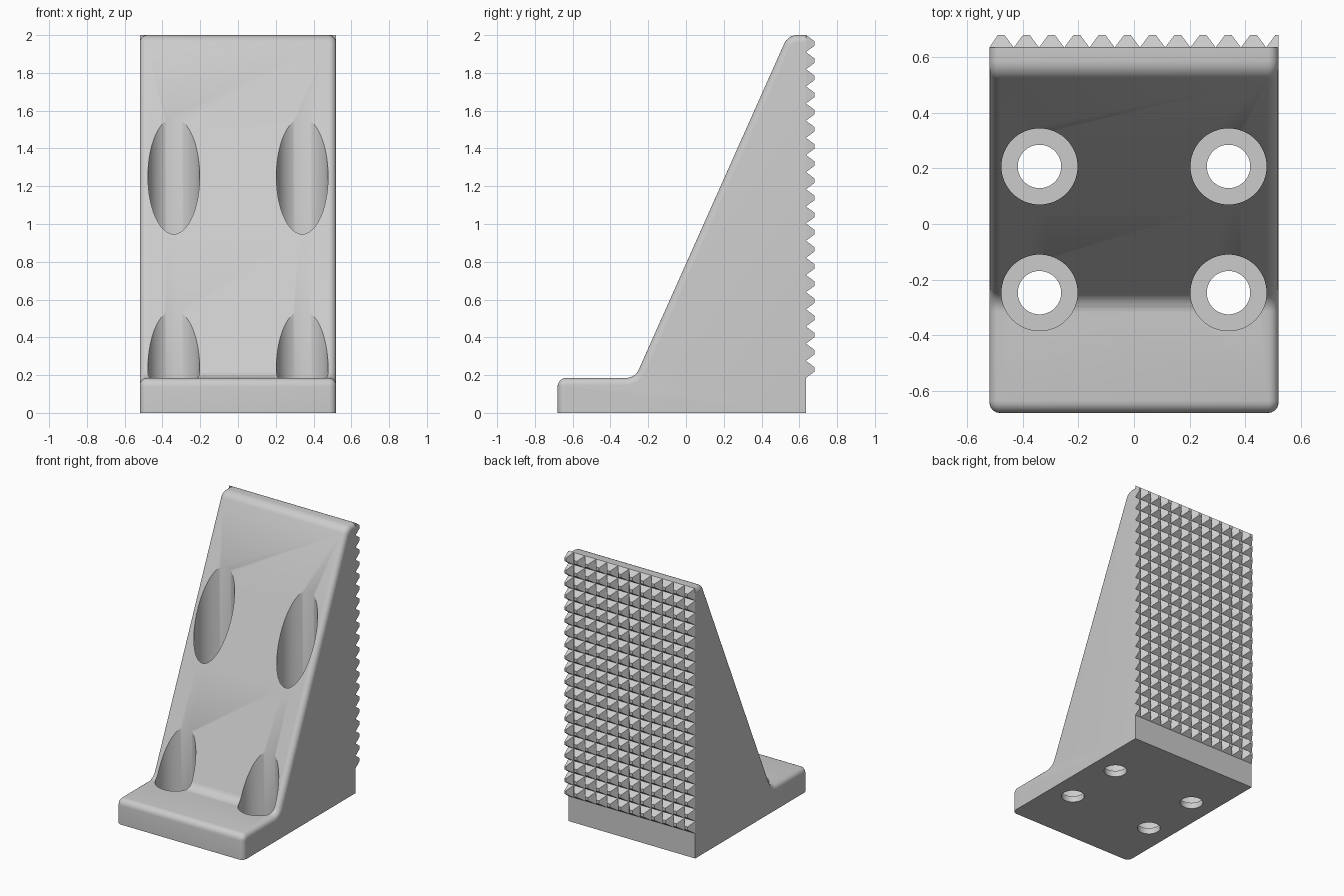
import bpy, bmesh, math
from mathutils import Vector

HALF_W, BACK, TOP, LEDGE = 0.52, 0.635, 2.0, 0.185

if "Cube" in bpy.data.objects:
    bpy.data.objects.remove(bpy.data.objects["Cube"], do_unlink=True)

grey = bpy.data.materials.new("plain grey")
grey.use_nodes = True
grey.diffuse_color = (0.6, 0.6, 0.6, 1)
grey.node_tree.nodes["Principled BSDF"].inputs["Base Color"].default_value = grey.diffuse_color


def finish(name, bm):
    bmesh.ops.recalc_face_normals(bm, faces=bm.faces)
    mesh = bpy.data.meshes.new(name)
    bm.to_mesh(mesh)
    bm.free()
    mesh.materials.append(grey)
    obj = bpy.data.objects.new(name, mesh)
    bpy.context.collection.objects.link(obj)
    return obj


def activate(obj):
    bpy.ops.object.select_all(action="DESELECT")
    obj.select_set(True)
    bpy.context.view_layer.objects.active = obj


def is_plain(edge):
    """Edges on the underside or the back stay sharp."""
    a, b = (v.co for v in edge.verts)
    return (max(a.z, b.z) < 0.001) or (min(a.y, b.y) > BACK - 0.001)


# Wedge body: side profile extruded across the width
bm = bmesh.new()
profile = [(-0.68, 0), (-0.68, LEDGE), (-0.27, LEDGE), (0.54, TOP), (BACK, TOP), (BACK, 0)]
face = bm.faces.new([bm.verts.new((-HALF_W, y, z)) for y, z in profile])
ext = bmesh.ops.extrude_face_region(bm, geom=[face])
moved = [g for g in ext["geom"] if isinstance(g, bmesh.types.BMVert)]
bmesh.ops.translate(bm, verts=moved, vec=(2 * HALF_W, 0, 0))
bmesh.ops.recalc_face_normals(bm, faces=bm.faces)

# Round the crosswise edges, then the two side outlines
across = [e for e in bm.edges
          if abs(e.verts[0].co.x - e.verts[1].co.x) > 1 and not is_plain(e)]
bmesh.ops.bevel(bm, geom=across, offset=0.045, segments=5, profile=0.5, affect="EDGES")
sides = [e for e in bm.edges
         if all(abs(abs(v.co.x) - HALF_W) < 0.001 for v in e.verts)
         and e.verts[0].co.x * e.verts[1].co.x > 0 and not is_plain(e)]
bmesh.ops.bevel(bm, geom=sides, offset=0.038, segments=5, profile=0.5, affect="EDGES")
body = finish("wedge_body", bm)

# Stepped cutter for the four counterbored screw holes
bm = bmesh.new()
steps = [(0, -0.1), (0.078, -0.1), (0.078, 0.045), (0.137, 0.045), (0.137, 2.5), (0, 2.5)]
for x in (-0.34, 0.34):
    for y in (-0.247, 0.207):
        verts = [bm.verts.new((x + r, y, z)) for r, z in steps]
        edges = [bm.edges.new(pair) for pair in zip(verts, verts[1:])]
        bmesh.ops.spin(bm, geom=verts + edges, cent=(x, y, 0), axis=(0, 0, 1),
                       angle=math.tau, steps=64)
bmesh.ops.remove_doubles(bm, verts=bm.verts, dist=0.0005)
cutter = finish("hole_cutter", bm)
cutter.hide_render = True

activate(body)
cut = body.modifiers.new("screw_holes", "BOOLEAN")
cut.operation, cut.solver, cut.object = "DIFFERENCE", "EXACT", cutter
bpy.ops.object.modifier_apply(modifier=cut.name)
bpy.data.objects.remove(cutter, do_unlink=True)
bpy.ops.object.shade_smooth_by_angle(angle=math.radians(30))

# Gripping teeth on the back, cut off flush with the right and left sides
PITCH, TIP, ROWS, COLUMNS = 0.0908, 0.012, 20, 12
bm = bmesh.new()


def ring(cx, cz, half, y):
    points = []
    for sx, sz in ((-1, -1), (1, -1), (1, 1), (-1, 1)):
        x = max(-HALF_W, min(HALF_W, cx + sx * half))
        points.append(bm.verts.new(Vector((x, y, cz + sz * half))))
    return points


for row in range(ROWS):
    cz = LEDGE + PITCH * (row + 0.5)
    for col in range(COLUMNS):
        cx = -0.478 + PITCH * col
        base = ring(cx, cz, PITCH / 2, BACK)
        tip = ring(cx, cz, TIP, 0.68)
        bm.faces.new(tip)
        bm.faces.new(base[::-1])
        for i in range(4):
            j = (i + 1) % 4
            bm.faces.new((base[i], base[j], tip[j], tip[i]))
finish("back_teeth", bm)
